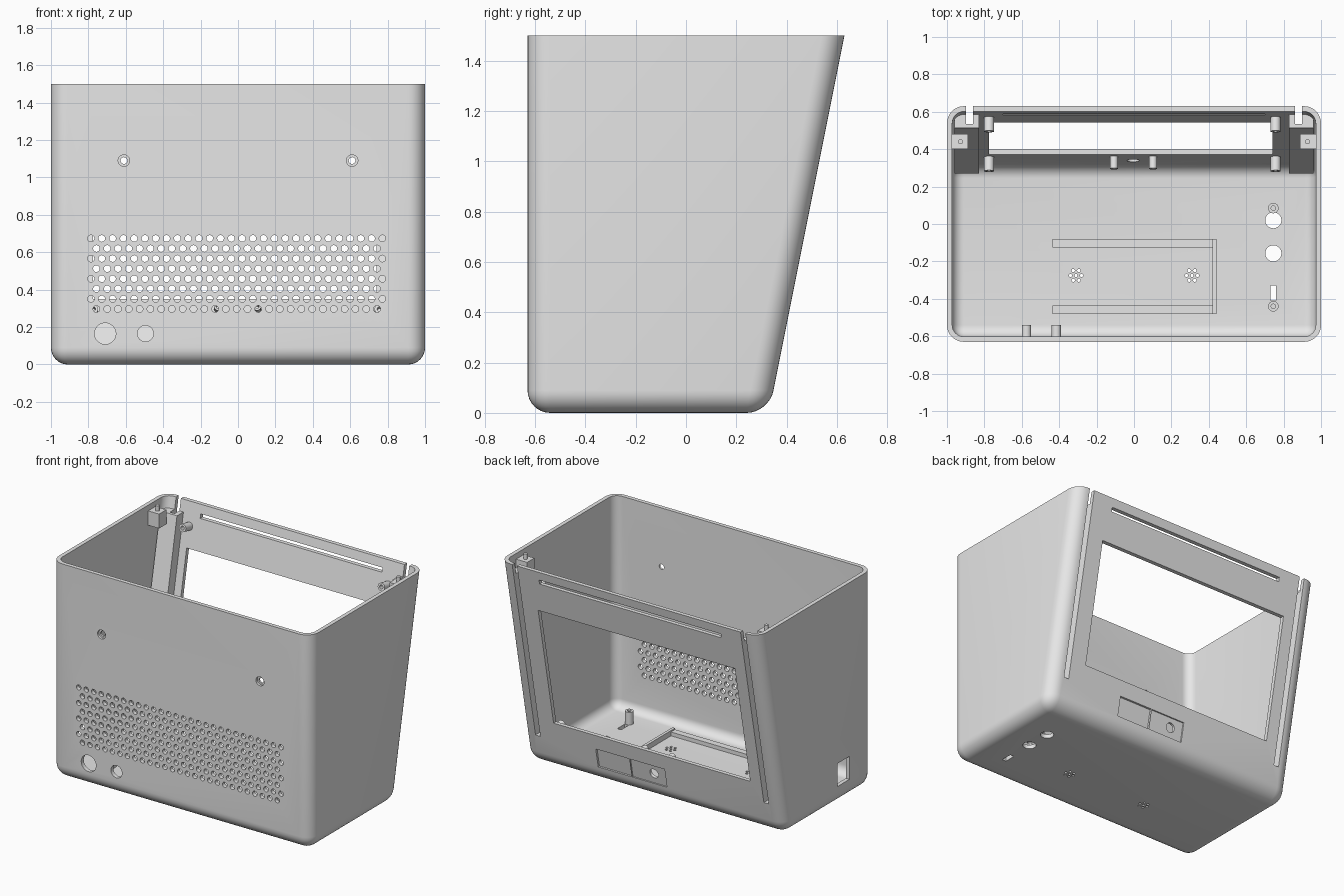
import bpy, bmesh, math
from mathutils import Vector, Matrix

if "Cube" in bpy.data.objects:
    bpy.data.objects.remove(bpy.data.objects["Cube"], do_unlink=True)

grey = bpy.data.materials.new("light_grey_plastic")
grey.use_nodes = True
COLOUR = (0.8, 0.8, 0.8, 1)
grey.diffuse_color = COLOUR
for node in grey.node_tree.nodes:
    if node.type == 'BSDF_PRINCIPLED':
        node.inputs["Base Color"].default_value = COLOUR

WALL = 0.028
HEIGHT = 1.5
FRONT = -0.63
PANEL_NORMAL = Vector((0, 1, -0.2)).normalized()


def back(z):
    """Outer y of the sloping rear panel at height z."""
    return 0.33 + 0.2 * z


def hexa(bm, x, y, z, slant=(False, False)):
    """Box from ranges; a slanted y side is measured from the rear panel."""
    v = {}
    for i in (0, 1):
        for j in (0, 1):
            for k in (0, 1):
                yy = y[j] + (back(z[k]) if slant[j] else 0)
                v[i, j, k] = bm.verts.new((x[i], yy, z[k]))
    faces = []
    for s in (0, 1):
        ring = ((0, 0), (0, 1), (1, 1), (1, 0))
        faces.append(bm.faces.new([v[s, a, b] for a, b in ring]))
        faces.append(bm.faces.new([v[a, s, b] for a, b in ring]))
        faces.append(bm.faces.new([v[a, b, s] for a, b in ring]))
    bmesh.ops.recalc_face_normals(bm, faces=faces)


def panel_box(bm, x, y, z):
    hexa(bm, x, y, z, (True, True))


def cyl(bm, centre, axis, radius, length, sides=24):
    """Cylinder centred on a point along an axis."""
    rot = Vector(axis).to_track_quat('Z', 'Y').to_matrix().to_4x4()
    bmesh.ops.create_cone(bm, cap_ends=True, segments=sides, radius1=radius,
                          radius2=radius, depth=length,
                          matrix=Matrix.Translation(centre) @ rot)


def make(name, bm):
    mesh = bpy.data.meshes.new(name)
    bm.to_mesh(mesh)
    bm.free()
    mesh.materials.append(grey)
    ob = bpy.data.objects.new(name, mesh)
    bpy.context.collection.objects.link(ob)
    return ob


def activate(ob):
    bpy.ops.object.select_all(action='DESELECT')
    ob.select_set(True)
    bpy.context.view_layer.objects.active = ob


def cut(ob, cutter):
    mod = ob.modifiers.new("cut", 'BOOLEAN')
    mod.operation = 'DIFFERENCE'
    mod.solver = 'EXACT'
    mod.object = cutter
    activate(ob)
    bpy.ops.object.modifier_apply(modifier=mod.name)


def tub(name, inset, top, radius):
    """Tapered box with rounded upright and bottom edges."""
    bm = bmesh.new()
    hexa(bm, (inset - 1, 1 - inset), (FRONT + inset, -inset * 1.02),
         (inset, top), (False, True))
    edges = [e for e in bm.edges
             if not all(abs(v.co.z - top) < 1e-4 for v in e.verts)]
    bmesh.ops.bevel(bm, geom=edges, offset=radius, segments=8,
                    profile=0.5, affect='EDGES')
    return make(name, bm)


# Shell
case = tub("case_shell", 0, HEIGHT, 0.09)
cavity = tub("cavity_cutter", WALL, HEIGHT + 0.2, 0.062)
cut(case, cavity)

# Openings through the walls
bm = bmesh.new()
for row in range(8):
    odd = row % 2
    for col in range(28 - odd):
        cyl(bm, (-0.786 + 0.0577 * (col + odd / 2), FRONT, 0.674 - 0.0539 * row),
            (0, 1, 0), 0.018, 0.15, 14)
for x, r in ((-0.71, 0.057), (-0.495, 0.043)):
    cyl(bm, (x, FRONT, 0.165), (0, 1, 0), r, 0.15, 32)
for x in (-0.61, 0.61):
    cyl(bm, (x, FRONT, 1.09), (0, 1, 0), 0.018, 0.15)
for y in (0.02, -0.157):
    cyl(bm, (0.745, y, 0), (0, 0, 1), 0.043, 0.15, 32)
hexa(bm, (0.73, 0.76), (-0.41, -0.33), (-0.1, 0.08))
for x in (-0.31, 0.31):
    cyl(bm, (x, -0.275, 0), (0, 0, 1), 0.009, 0.15, 12)
    for i in range(6):
        a = i * math.pi / 3
        cyl(bm, (x + 0.03 * math.cos(a), -0.275 + 0.03 * math.sin(a), 0),
            (0, 0, 1), 0.009, 0.15, 12)
hexa(bm, (-1.1, -0.9), (-0.37, -0.24), (0.13, 0.29))
panel_box(bm, (-0.775, 0.74), (-0.1, 0.1), (0.35, 1.2))
panel_box(bm, (-0.7, 0.7), (-0.1, 0.1), (1.41, 1.44))
cyl(bm, (-0.005, back(0.18), 0.18), PANEL_NORMAL, 0.033, 0.15, 32)
openings = make("openings_cutter", bm)
cut(case, openings)

# Shallow recesses: screw heads and rear switch plate
bm = bmesh.new()
for x in (-0.61, 0.61):
    cyl(bm, (x, FRONT, 1.09), (0, 1, 0), 0.031, 0.03)
panel_box(bm, (0.172, 0.43), (-0.014, 0.05), (0.11, 0.245))
panel_box(bm, (-0.1, 0.168), (-0.009, 0.05), (0.11, 0.245))
recesses = make("recess_cutter", bm)
cut(case, recesses)

# Guide channels with outside grooves
bm = bmesh.new()
for s in (-1, 1):
    panel_box(bm, sorted((s * 0.83, s * 0.96)), (-0.10, -0.02), (0.2, 1.42))
channels = make("guide_channels", bm)
bm = bmesh.new()
for s in (-1, 1):
    panel_box(bm, sorted((s * 0.861, s * 0.898)), (-0.08, 0.06), (0.215, 1.6))
grooves = make("groove_cutter", bm)
cut(case, grooves)
cut(channels, grooves)

# Hollow standoffs on the rear panel and floor
bm, holes = bmesh.new(), bmesh.new()


def standoff(point, axis, radius, bore, length):
    axis = Vector(axis).normalized()
    centre = Vector(point) + axis * length / 2
    cyl(bm, centre, axis, radius, length)
    cyl(holes, centre + axis * 0.03, axis, bore, length, 16)


for x in (-0.775, 0.757):
    for z in (0.28, 1.34):
        standoff((x, back(z) - 0.02, z), -PANEL_NORMAL, 0.027, 0.013, 0.085)
for x in (-0.107, 0.102):
    standoff((x, back(0.295) - 0.02, 0.295), -PANEL_NORMAL, 0.021, 0.01, 0.075)
for y in (0.085, -0.44):
    standoff((0.745, y, 0.015), (0, 0, 1), 0.028, 0.012, 0.1)
for x in (-0.575, -0.415):
    standoff((x, FRONT + 0.015, 0.165), (0, 1, 0), 0.025, 0.01, 0.075)
standoffs = make("standoffs", bm)
bores = make("bore_cutter", holes)
cut(standoffs, bores)

# Corner lid blocks with pins
bm = bmesh.new()
for s in (-1, 1):
    hexa(bm, sorted((s * 0.888, s * 0.98)), (0.40, 0.48), (1.36, 1.46))
    cyl(bm, (s * 0.928, 0.44, 1.47), (0, 0, 1), 0.013, 0.055, 16)
lid_blocks = make("lid_blocks", bm)

# Floor rails for the circuit board
bm = bmesh.new()
for y in ((-0.125, -0.08), (-0.48, -0.435)):
    hexa(bm, (-0.435, 0.42), y, (0.015, 0.055))
hexa(bm, (0.42, 0.44), (-0.48, -0.08), (0.015, 0.065))
rails = make("floor_rails", bm)

for helper in (cavity, openings, recesses, grooves, bores):
    bpy.data.objects.remove(helper, do_unlink=True)

for ob in (case, channels, standoffs, lid_blocks, rails):
    activate(ob)
    bpy.ops.object.shade_smooth_by_angle(angle=math.radians(30))
